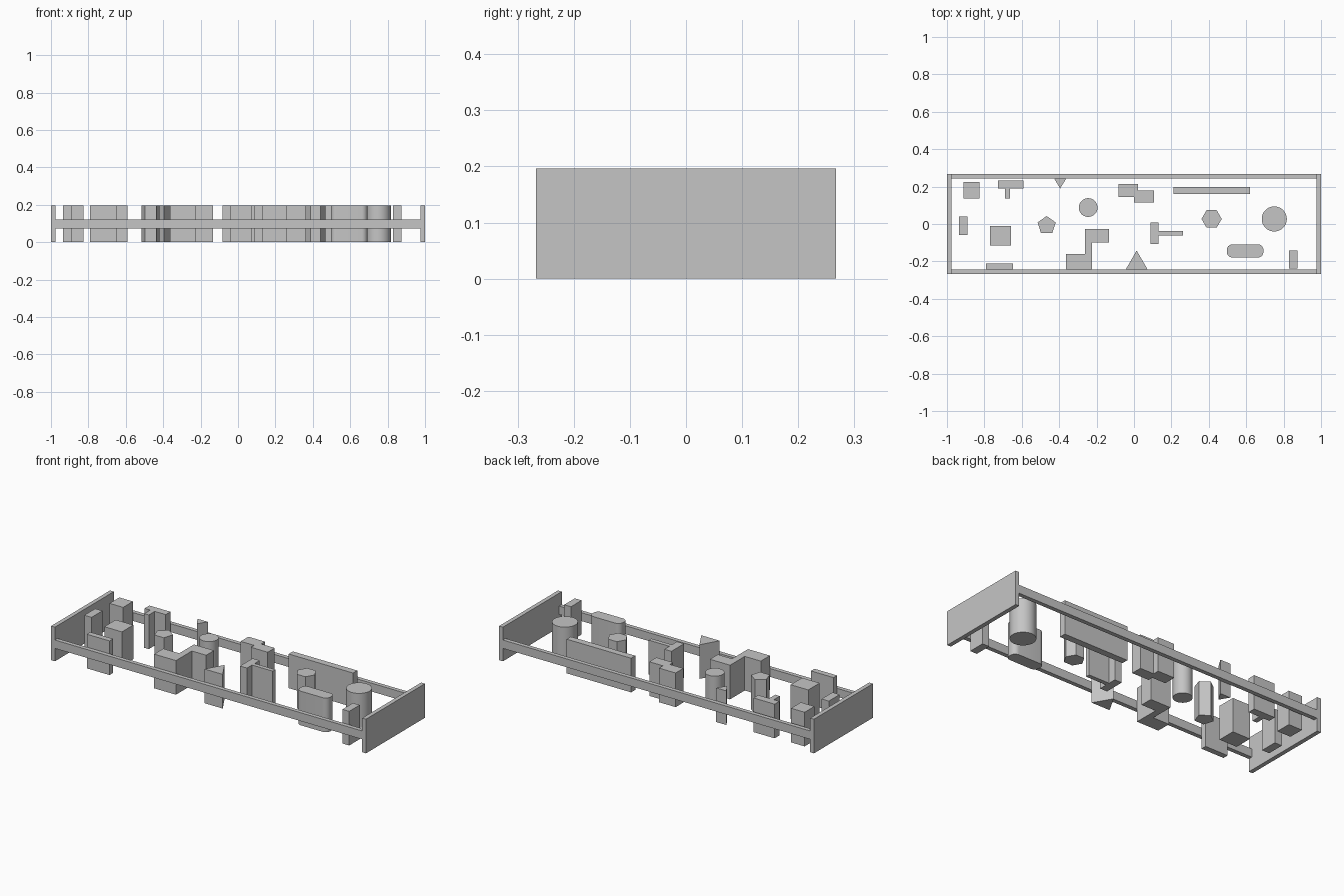
import bpy
import bmesh
from math import cos, sin, pi, radians

HEIGHT = 0.196
HALF_LENGTH, HALF_WIDTH, WALL = 1.0, 0.267, 0.024

if "Cube" in bpy.data.objects:
    bpy.data.objects.remove(bpy.data.objects["Cube"], do_unlink=True)

grey = bpy.data.materials.new("plain_grey")
grey.use_nodes = True
grey.diffuse_color = (0.56, 0.56, 0.56, 1)
grey.node_tree.nodes["Principled BSDF"].inputs["Base Color"].default_value = grey.diffuse_color


def prism(name, outline, bottom=0.0, top=HEIGHT, smooth=False):
    """Raise a flat outline into an upright solid."""
    bm = bmesh.new()
    base = bm.faces.new([bm.verts.new((x, y, bottom)) for x, y in outline])
    raised = bmesh.ops.extrude_face_region(bm, geom=[base], use_keep_orig=True)["geom"]
    for item in raised:
        if isinstance(item, bmesh.types.BMVert):
            item.co.z = top
    bmesh.ops.recalc_face_normals(bm, faces=bm.faces)
    mesh = bpy.data.meshes.new(name)
    bm.to_mesh(mesh)
    bm.free()
    mesh.materials.append(grey)
    obj = bpy.data.objects.new(name, mesh)
    bpy.context.collection.objects.link(obj)
    if smooth:
        bpy.ops.object.select_all(action="DESELECT")
        obj.select_set(True)
        bpy.context.view_layer.objects.active = obj
        bpy.ops.object.shade_smooth_by_angle(angle=radians(30))
    return obj


def stepped(xs, ys):
    """Right-angled outline that steps along x, then along y, in turn."""
    points = []
    for i, y in enumerate(ys):
        points += [(xs[i], y), (xs[(i + 1) % len(xs)], y)]
    return points


def regular(x, y, radius, sides, start=0.0):
    return [(x + radius * cos(start + 2 * pi * i / sides),
             y + radius * sin(start + 2 * pi * i / sides)) for i in range(sides)]


def rounded(x, y, half_x, half_y, radius, steps=8):
    points = []
    for corner, (sx, sy) in enumerate([(1, 1), (-1, 1), (-1, -1), (1, -1)]):
        cx, cy = x + sx * (half_x - radius), y + sy * (half_y - radius)
        for i in range(steps + 1):
            a = (corner + i / steps) * pi / 2
            points.append((cx + radius * cos(a), cy + radius * sin(a)))
    return points


# Frame: full-height end plates and slim rails at mid height
inner_x, inner_y = HALF_LENGTH - WALL, HALF_WIDTH - WALL
for side, sign in (("left", 1), ("right", -1)):
    prism(side + "_end_plate",
          stepped([sign * inner_x, sign * HALF_LENGTH], [-HALF_WIDTH, HALF_WIDTH]))
for side, sign in (("back", 1), ("front", -1)):
    prism(side + "_rail",
          stepped([-inner_x, inner_x], [sign * inner_y, sign * HALF_WIDTH]),
          HEIGHT / 2 - WALL, HEIGHT / 2 + WALL)

# Rectangular and stepped blocks
blocks = {
    "back_corner_block": ([-0.911, -0.825], [0.136, 0.225]),
    "narrow_end_block": ([-0.935, -0.889], [-0.059, 0.04]),
    "square_block": ([-0.769, -0.657], [-0.115, -0.011]),
    "front_rail_block": ([-0.79, -0.646], [-inner_y, -0.211]),
    "long_bar": ([0.21, 0.619], [0.16, 0.198]),
    "front_corner_block": ([0.83, 0.873], [-0.238, -0.142]),
    "upright_tee_block": ([-0.691, -0.662, -0.592, -0.726], [0.136, 0.19, 0.233, 0.19]),
    "sideways_tee_block": ([0.087, 0.132, 0.263, 0.132], [-0.107, -0.061, -0.037, 0.008]),
    "large_zigzag_block": ([-0.363, -0.224, -0.133, -0.261], [-inner_y, -0.099, -0.027, -0.16]),
    "small_zigzag_block": ([-0.084, 0.001, 0.108, 0.022], [0.144, 0.115, 0.179, 0.214]),
}
for name, (xs, ys) in blocks.items():
    prism(name, stepped(xs, ys))

# Triangular blocks against the rails
prism("back_triangle_block", [(-0.427, inner_y), (-0.395, 0.19), (-0.362, inner_y)])
prism("front_triangle_block", [(-0.044, -inner_y), (0.073, -inner_y), (0.014, -0.142)])

# Many-sided and round posts
prism("pentagon_post", regular(-0.467, -0.008, 0.051, 5, pi / 2))
prism("hexagon_post", regular(0.415, 0.027, 0.054, 6))
prism("small_round_post", regular(-0.245, 0.088, 0.05, 48), smooth=True)
prism("large_round_post", regular(0.75, 0.027, 0.067, 48), smooth=True)
prism("rounded_block", rounded(0.594, -0.144, 0.098, 0.035, 0.03), smooth=True)
